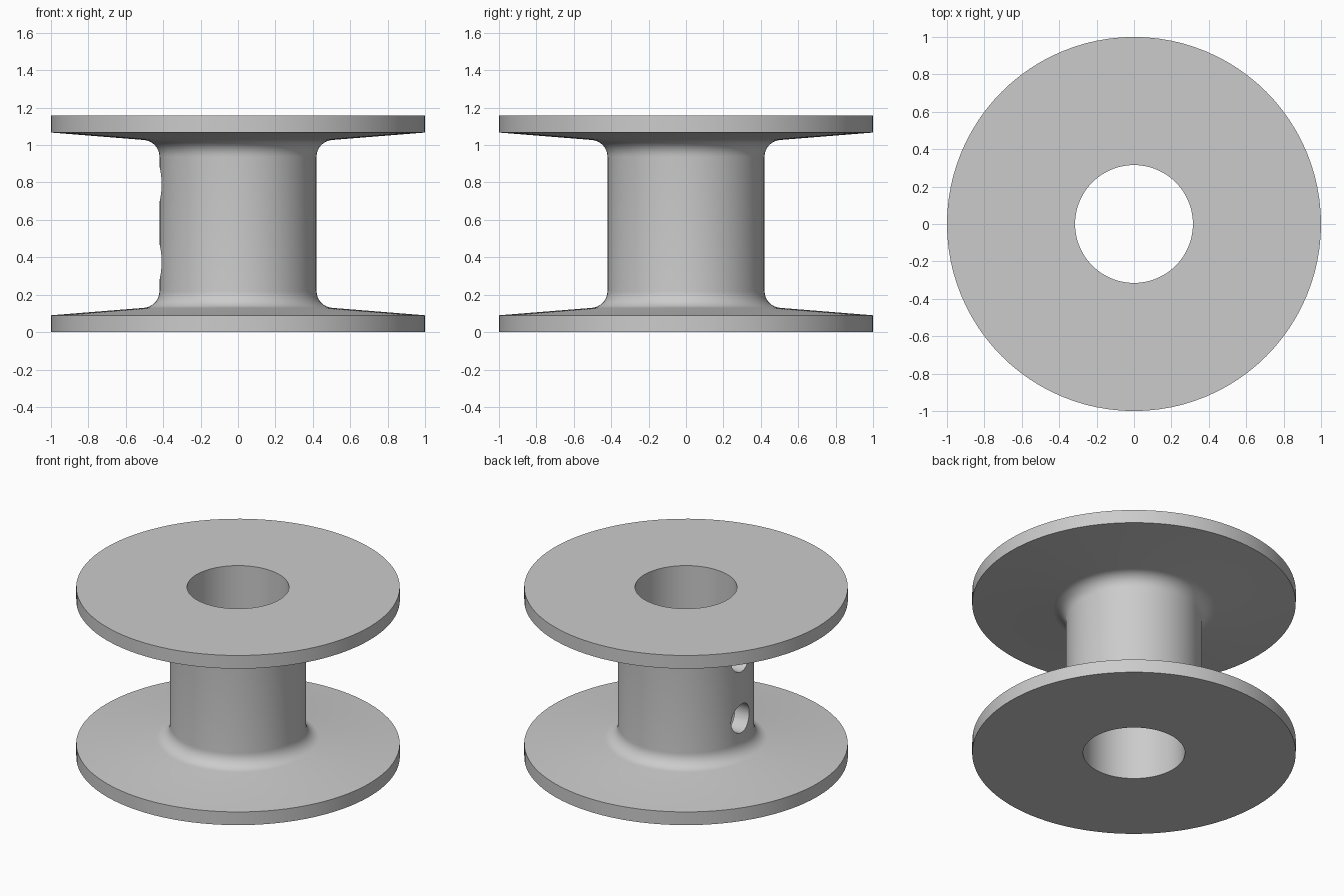
import bpy, bmesh, math
from mathutils import Matrix

SEGMENTS = 96
HEIGHT = 1.157
BORE_R, CORE_R, FLANGE_R = 0.315, 0.42, 1.0
RIM, SLOPE, FILLET = 0.09, 0.08, 0.09

default = bpy.data.objects.get("Cube")
if default:
    bpy.data.objects.remove(default, do_unlink=True)

grey = bpy.data.materials.new("plain grey")
grey.use_nodes = True
colour = (0.6, 0.6, 0.6, 1)
grey.diffuse_color = colour
grey.node_tree.nodes["Principled BSDF"].inputs["Base Color"].default_value = colour


def make_object(name, bm):
    bmesh.ops.recalc_face_normals(bm, faces=bm.faces)
    mesh = bpy.data.meshes.new(name)
    bm.to_mesh(mesh)
    bm.free()
    mesh.materials.append(grey)
    obj = bpy.data.objects.new(name, mesh)
    bpy.context.collection.objects.link(obj)
    return obj


# Lower half of the outline: bore, flat base, rim, tapered flange, fillet
cx = CORE_R + FILLET
cz = RIM + (FLANGE_R - cx) * SLOPE + FILLET * math.hypot(1, SLOPE)
end = 1.5 * math.pi - math.atan(SLOPE)
lower = [(BORE_R, 0), (FLANGE_R, 0), (FLANGE_R, RIM)]
for i in range(9):
    a = end + (math.pi - end) * i / 8
    lower.append((cx + FILLET * math.cos(a), cz + FILLET * math.sin(a)))
profile = lower + [(r, HEIGHT - z) for r, z in reversed(lower)]

# Spool body revolved around the vertical axis
bm = bmesh.new()
verts = [bm.verts.new((r, 0, z)) for r, z in profile]
edges = [bm.edges.new((v, verts[(i + 1) % len(verts)])) for i, v in enumerate(verts)]
bmesh.ops.spin(bm, geom=verts + edges, cent=(0, 0, 0), axis=(0, 0, 1),
               angle=2 * math.pi, steps=SEGMENTS, use_merge=True)
bmesh.ops.remove_doubles(bm, verts=bm.verts, dist=1e-4)
spool = make_object("spool", bm)

# Two round holes through one wall of the core
bm = bmesh.new()
for z in (0.375, 0.79):
    bmesh.ops.create_cone(
        bm, cap_ends=True, segments=32, radius1=0.097, radius2=0.097, depth=0.4,
        matrix=Matrix.Translation((-0.38, 0, z)) @ Matrix.Rotation(math.pi / 2, 4, "Y"))
cutter = make_object("hole_cutter", bm)
cutter.hide_render = True

drill = spool.modifiers.new("holes", "BOOLEAN")
drill.operation = "DIFFERENCE"
drill.solver = "EXACT"
drill.object = cutter

bpy.ops.object.select_all(action="DESELECT")
spool.select_set(True)
bpy.context.view_layer.objects.active = spool
bpy.ops.object.modifier_apply(modifier=drill.name)
bpy.data.objects.remove(cutter, do_unlink=True)
bpy.ops.object.shade_smooth_by_angle(angle=math.radians(30))
